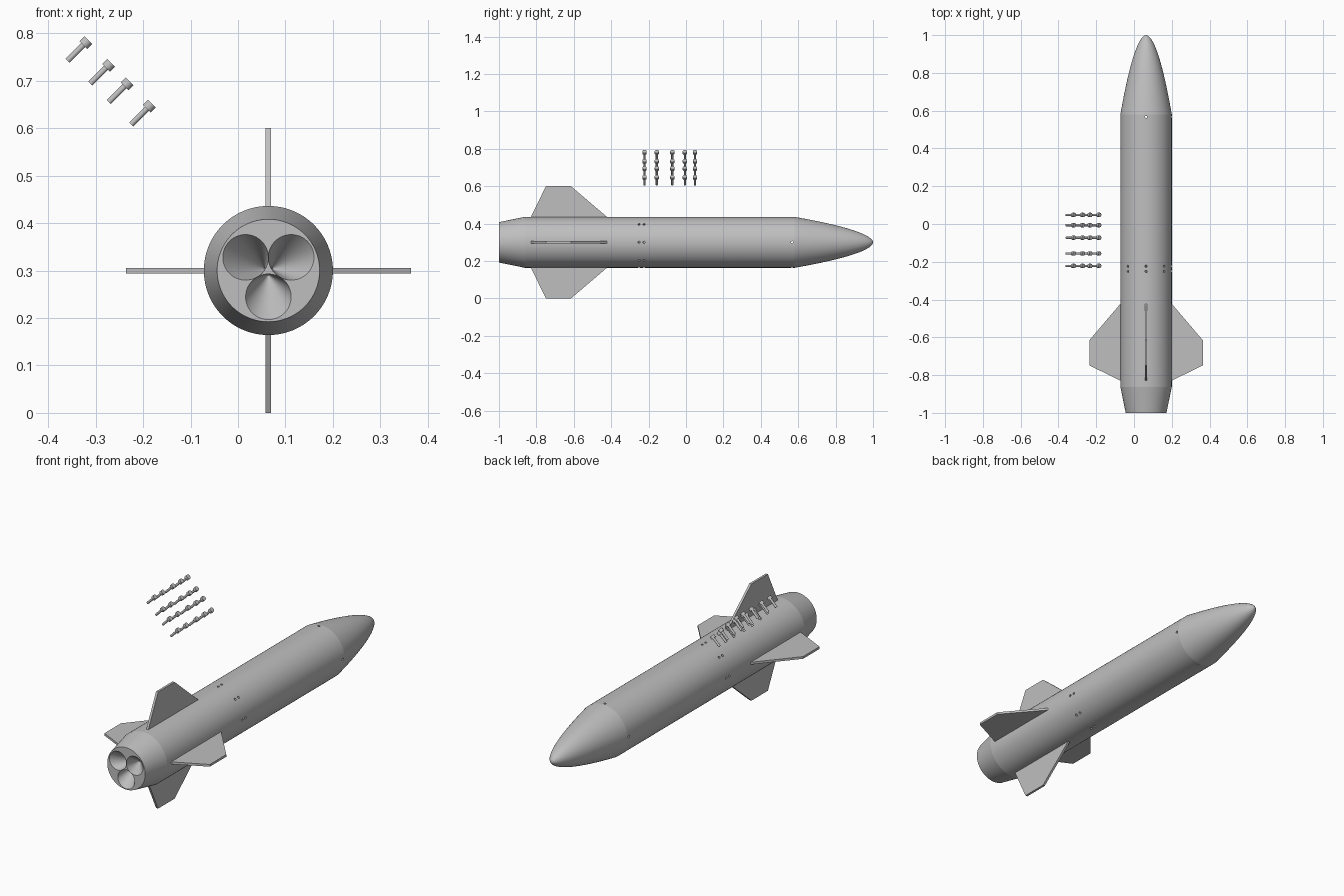
import bpy, bmesh, math
from mathutils import Vector

if "Cube" in bpy.data.objects:
    bpy.data.objects.remove(bpy.data.objects["Cube"], do_unlink=True)

CX, CZ = 0.064, 0.30      # rocket axis
R = 0.136                 # hull radius
NOSE, TAIL = 0.581, -0.862

grey = bpy.data.materials.new("plain_grey")
grey.use_nodes = True
grey.diffuse_color = (0.52, 0.52, 0.52, 1)
grey.node_tree.nodes["Principled BSDF"].inputs["Base Color"].default_value = (0.52, 0.52, 0.52, 1)


def finish(name, bm):
    bmesh.ops.recalc_face_normals(bm, faces=bm.faces)
    mesh = bpy.data.meshes.new(name)
    bm.to_mesh(mesh)
    bm.free()
    mesh.materials.append(grey)
    obj = bpy.data.objects.new(name, mesh)
    bpy.context.collection.objects.link(obj)
    return obj


def lathe(name, rings, sides):
    """Closed solid along y from (y, radius, x offset, z offset) rings."""
    bm = bmesh.new()
    loops = []
    for y, r, ox, oz in rings:
        angles = [math.tau * i / sides for i in range(sides)]
        loops.append([bm.verts.new((ox + r * math.cos(a), y, oz + r * math.sin(a))) for a in angles])
    for a, b in zip(loops, loops[1:]):
        for i in range(sides):
            j = (i + 1) % sides
            bm.faces.new((a[i], a[j], b[j], b[i]))
    bm.faces.new(loops[0])
    bm.faces.new(loops[-1])
    return finish(name, bm)


def smooth(obj, degrees):
    bpy.ops.object.select_all(action='DESELECT')
    obj.select_set(True)
    bpy.context.view_layer.objects.active = obj
    bpy.ops.object.shade_smooth_by_angle(angle=math.radians(degrees))


# Hull: tapered tail, straight tube and rounded nose
steps = 40
rings = [(-1, 0.108, 0, 0), (TAIL, R, 0, 0), (NOSE, R, 0, 0)]
for i in range(1, steps):
    s = (1 - i / steps) ** 1.5
    rings.append((1 - (1 - NOSE) * s ** 1.85, R * s, 0, 0))
rings.append((1, 0.0003, 0, 0))
hull = lathe("hull", rings, 96)
hull.location = (CX, 0, CZ)

# Three slanted conical engine recesses
cutters = []
for deg in (30, 150, 270):
    dx, dz = math.cos(math.radians(deg)), math.sin(math.radians(deg))
    cone = lathe("engine_cutter", [(-1.05, 0.048, 0.0555 * dx, 0.0555 * dz),
                                   (-1, 0.048, 0.0555 * dx, 0.0555 * dz),
                                   (-0.9, 0.0004, 0.009 * dx, 0.009 * dz)], 96)
    cone.location = hull.location
    cutters.append(cone)

# Bolt holes drilled straight through the hull
drills = [(y, k * 45) for y in (-0.251, -0.224) for k in range(4)] + [(0.567, 0), (0.567, 90)]
for y, deg in drills:
    drill = lathe("hole_cutter", [(-0.2, 0.006, 0, 0), (0.2, 0.006, 0, 0)], 20)
    a = math.radians(deg)
    drill.rotation_mode = 'QUATERNION'
    drill.rotation_quaternion = Vector((math.cos(a), 0, math.sin(a))).to_track_quat('Y', 'Z')
    drill.location = (CX, y, CZ)
    cutters.append(drill)

bpy.context.view_layer.update()
bpy.context.view_layer.objects.active = hull
for cutter in cutters:
    mod = hull.modifiers.new("cut", 'BOOLEAN')
    mod.operation = 'DIFFERENCE'
    mod.solver = 'EXACT'
    mod.object = cutter
    bpy.ops.object.modifier_apply(modifier=mod.name)
for cutter in cutters:
    bpy.data.objects.remove(cutter, do_unlink=True)
smooth(hull, 8.5)

# Four flat fins
FIN = [(0.13, -0.829), (R, -0.829), (0.30, -0.749), (0.30, -0.615), (R, -0.4225), (0.13, -0.4225)]
for name, turn in (("left_fin", 0), ("top_fin", 90), ("right_fin", 180), ("bottom_fin", 270)):
    bm = bmesh.new()
    face = bm.faces.new([bm.verts.new((x, y, -0.0058)) for x, y in FIN])
    side = bmesh.ops.extrude_face_region(bm, geom=[face])
    verts = [v for v in side["geom"] if isinstance(v, bmesh.types.BMVert)]
    bmesh.ops.translate(bm, verts=verts, vec=(0, 0, 0.0116))
    fin = finish(name, bm)
    fin.location = (CX, 0, CZ)
    fin.rotation_euler.y = math.radians(-turn)

# Loose bolts floating beside the hull in a slanted grid
bolt = lathe("bolt", [(0, 0.006, 0, 0), (0.047, 0.006, 0, 0),
                      (0.047, 0.0117, 0, 0), (0.062, 0.0117, 0, 0)], 24)
smooth(bolt, 30)
tilt = Vector((1, 0, 1)).to_track_quat('Y', 'Z')
first = True
for y in (-0.222, -0.156, -0.073, -0.006, 0.048):
    for x, z in ((-0.359, 0.742), (-0.311, 0.694), (-0.272, 0.655), (-0.225, 0.608)):
        item = bolt if first else bolt.copy()
        if not first:
            bpy.context.collection.objects.link(item)
        first = False
        item.rotation_mode = 'QUATERNION'
        item.rotation_quaternion = tilt
        item.location = (x, y, z)
